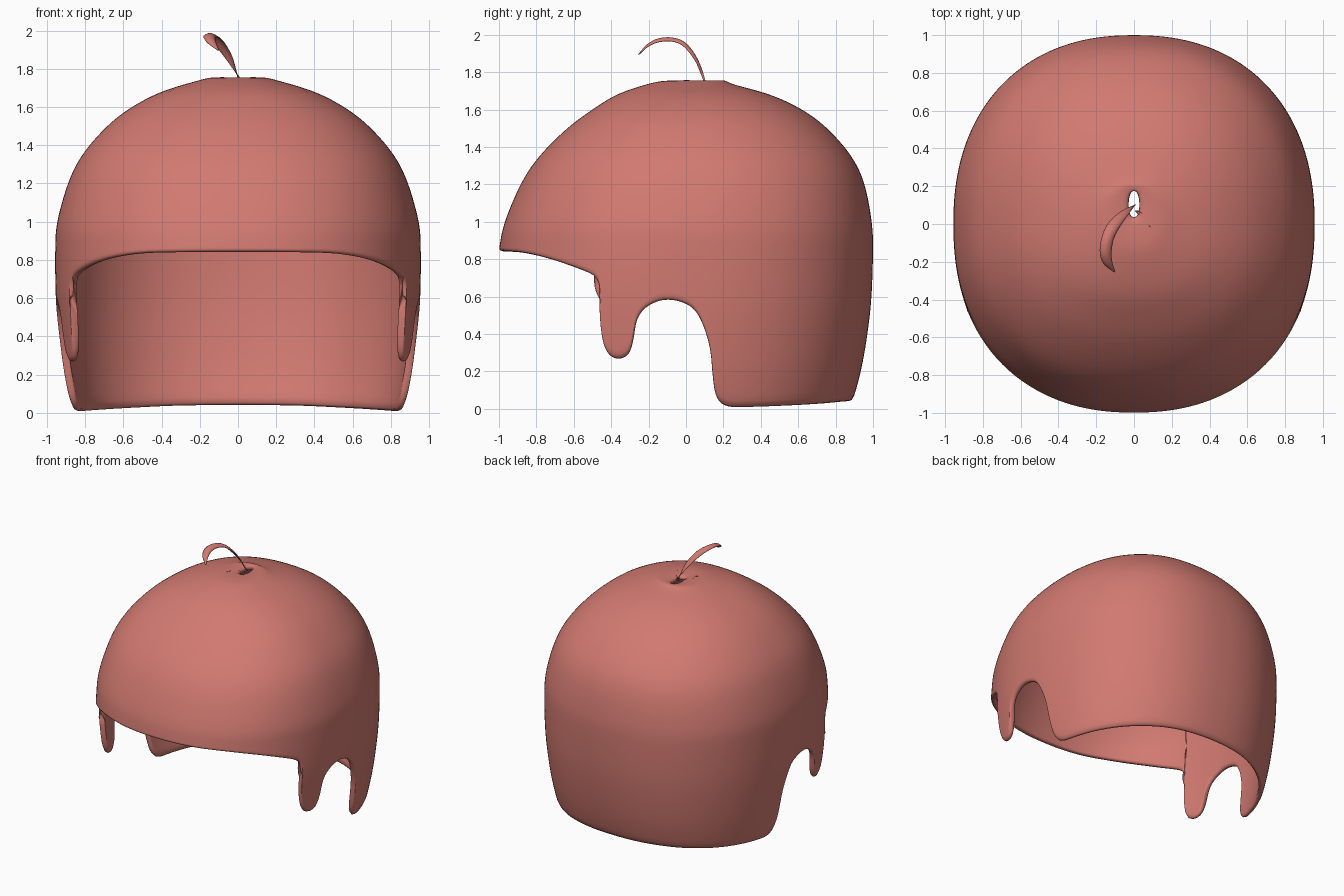
import bpy, math
from mathutils import Vector

if "Cube" in bpy.data.objects:
    bpy.data.objects.remove(bpy.data.objects["Cube"])

mat = bpy.data.materials.new("salmon_red")
mat.diffuse_color = (0.64, 0.195, 0.165, 1)
mat.use_nodes = True
mat.node_tree.nodes["Principled BSDF"].inputs["Base Color"].default_value = mat.diffuse_color
N = 2.25  # squareness of the horizontal sections


def spline(pts, t):
    """Catmull-Rom through pts, t in index units."""
    t = min(max(t, 0), len(pts) - 1)
    i = min(int(t), len(pts) - 2)
    f = t - i
    p1, p2 = pts[i], pts[i + 1]
    p0 = pts[i - 1] if i else [2 * a - b for a, b in zip(p1, p2)]
    p3 = pts[i + 2] if i + 2 < len(pts) else [2 * b - a for a, b in zip(p1, p2)]
    return [0.5 * (2 * b + (c - a) * f + (2 * a - 5 * b + 4 * c - d) * f * f
                   + (3 * b - a - 3 * c + d) * f ** 3)
            for a, b, c, d in zip(p0, p1, p2, p3)]


def make_object(name, verts, faces, thickness, levels, offset):
    me = bpy.data.meshes.new(name)
    me.from_pydata(verts, [], faces)
    me.materials.append(mat)
    for p in me.polygons:
        p.use_smooth = True
    ob = bpy.data.objects.new(name, me)
    bpy.context.collection.objects.link(ob)
    so = ob.modifiers.new("thickness", 'SOLIDIFY')
    so.thickness = thickness
    so.offset = offset
    if levels:
        su = ob.modifiers.new("rounding", 'SUBSURF')
        su.levels = su.render_levels = levels
    return ob


# Shell sections from crown to neck: z, half width, front reach, back reach, centre y
SECTIONS = [
    (1.750, .025, -.04, .17, .10), (1.755, .13, .10, .21, .06),
    (1.735, .22, .21, .25, .03), (1.68, .40, .37, .45, .02),
    (1.60, .555, .50, .62, 0), (1.50, .685, .635, .755, 0),
    (1.35, .815, .785, .885, 0), (1.20, .89, .885, .955, 0),
    (1.00, .945, .968, .993, 0), (.85, .956, 1.0, 1.0, 0),
    (.60, .953, 1.03, .992, 0), (.40, .938, 1.03, .97, 0),
    (.20, .914, 1.02, .935, 0), (0, .878, 1.0, .88, 0)]

# Lower rim on one side, front to back: y, z (brim, sideburn, ear notch, neck)
RIM = [(-1.02, .845), (-.97, .843), (-.88, .835), (-.75, .805), (-.6, .755),
       (-.49, .705), (-.463, .64), (-.462, .5), (-.45, .37), (-.42, .285),
       (-.365, .26), (-.31, .285), (-.287, .36), (-.27, .46), (-.23, .53),
       (-.15, .575), (-.08, .582), (0, .562), (.06, .51), (.105, .41),
       (.133, .3), (.147, .15), (.165, .055), (.215, .008), (.32, .003),
       (.55, .010), (.75, .021), (.85, .03), (.90, .033)]


def row_at(z):
    lo, hi = 2.0, len(SECTIONS) - 1.0
    for _ in range(40):
        mid = (lo + hi) / 2
        if spline(SECTIONS, mid)[0] > z:
            lo = mid
        else:
            hi = mid
    return lo


def power(v):
    return math.copysign(abs(v) ** (2 / N), v)


def surface(a, s):
    z, w, f, b, c = spline(SECTIONS, s)
    sn = math.sin(a)
    reach = (b - c) if sn > 0 else (f + c)
    return Vector((w * power(math.cos(a)), c + reach * power(sn), z))


def rim_angle(y, z):
    _, w, f, b, c = spline(SECTIONS, row_at(z))
    k = (y - c) / ((b - c) if y > c else (f + c))
    return math.copysign(math.asin(min(abs(k), 1) ** (N / 2)), k)


# Even spacing of columns along the rim
rim = [(rim_angle(y, z), z) for y, z in RIM]
rim[0], rim[-1] = (-math.pi / 2, RIM[0][1]), (math.pi / 2, RIM[-1][1])
fine = [spline(rim, i / 40) for i in range(40 * (len(rim) - 1) + 1)]
dist = [0]
for p, q in zip(fine, fine[1:]):
    dist.append(dist[-1] + math.hypot(p[0] - q[0], p[1] - q[1]))
HALF = 104
cols, j = [], 0
for i in range(HALF + 1):
    while j < len(dist) - 1 and dist[j] < dist[-1] * i / HALF - 1e-9:
        j += 1
    cols.append(fine[j])
cols[0], cols[-1] = rim[0], rim[-1]

# Hair shell: shared rows over the dome, then rows that stretch to the rim
UPPER, LOWER = 20, 14
S_MID = row_at(1.05)
rows = UPPER + LOWER + 1
grid = []
for a, zb in cols:
    sb = row_at(zb)
    ss = [S_MID * k / UPPER for k in range(UPPER + 1)]
    ss += [S_MID + (sb - S_MID) * k / LOWER for k in range(1, LOWER + 1)]
    grid.append([surface(a, s) for s in ss])
for col in (grid[0], grid[-1]):
    for v in col:
        v.x = 0
grid += [[Vector((-v.x, v.y, v.z)) for v in col] for col in grid[-2:0:-1]]
n = len(grid)
verts = [v for col in grid for v in col]
faces = []
for i in range(n):
    k = (i + 1) % n
    for r in range(rows - 1):
        faces.append((i * rows + r, i * rows + r + 1, k * rows + r + 1, k * rows + r))
make_object("hair_shell", verts, faces, 0.04, 1, -1)

# Loose strand: ribbon between an outer and an inner edge, slightly arched
OUTER = [(.01, .105, 1.75), (-.07, .065, 1.86), (-.135, .005, 1.94),
         (-.17, -.07, 1.97), (-.18, -.15, 1.965), (-.16, -.21, 1.935), (-.105, -.255, 1.895)]
INNER = [(0, .095, 1.75), (-.03, .05, 1.86), (-.075, -.015, 1.94),
         (-.108, -.08, 1.965), (-.12, -.15, 1.96), (-.115, -.205, 1.935), (-.1, -.25, 1.895)]
STEPS, ACROSS = 36, 6
verts, faces = [], []
for i in range(STEPS + 1):
    t = i / STEPS * (len(OUTER) - 1)
    o, q = Vector(spline(OUTER, t)), Vector(spline(INNER, t))
    for k in range(ACROSS + 1):
        f = k / ACROSS
        p = o.lerp(q, f)
        p.z += 0.25 * (o - q).length * 4 * f * (1 - f)
        verts.append(p)
for i in range(STEPS):
    for k in range(ACROSS):
        b = i * (ACROSS + 1) + k
        faces.append((b, b + 1, b + ACROSS + 2, b + ACROSS + 1))
make_object("loose_strand", verts, faces, 0.004, 0, 0)
